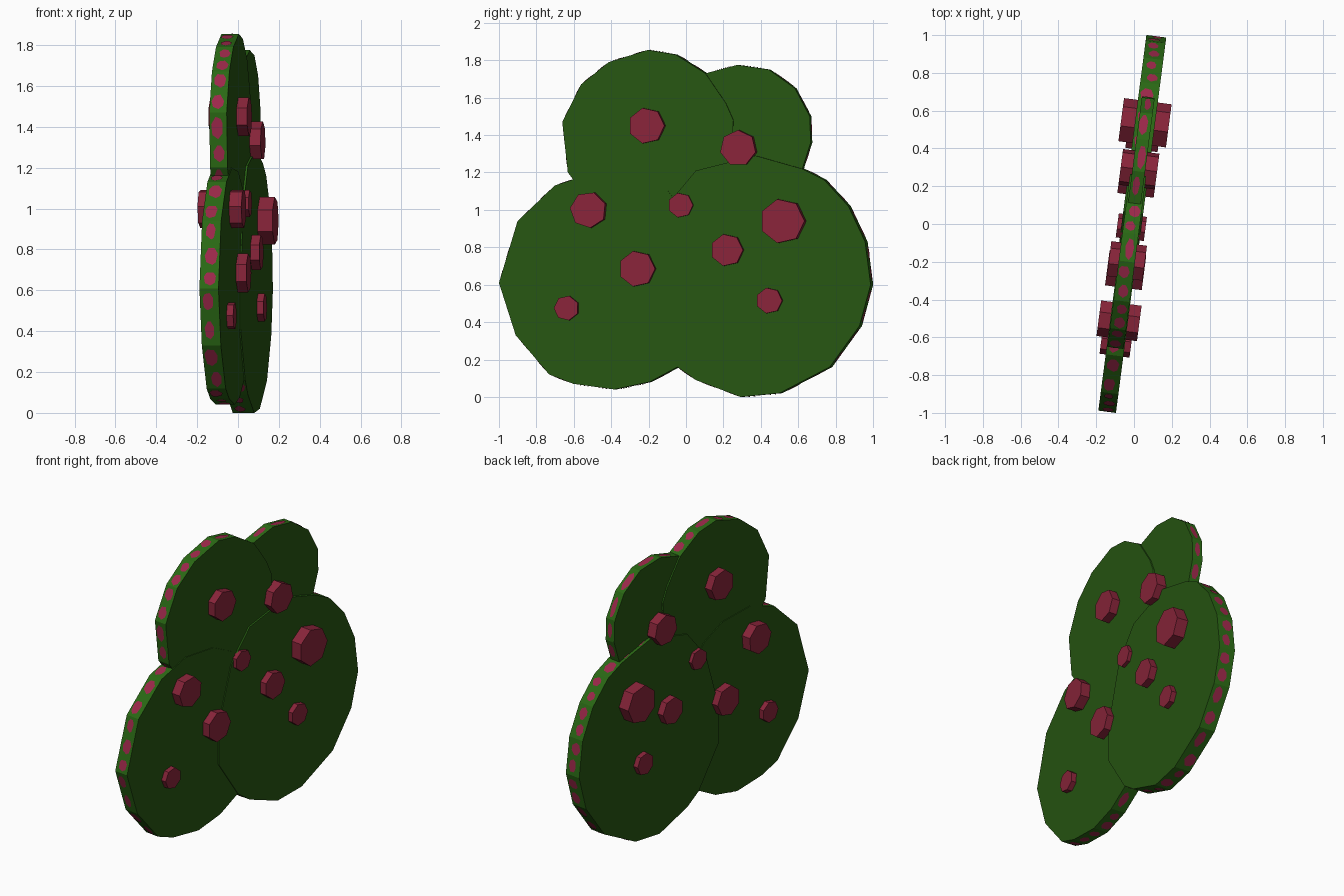
import bpy, bmesh, math, random
from mathutils import Vector

if "Cube" in bpy.data.objects:
    bpy.data.objects.remove(bpy.data.objects["Cube"])

random.seed(4)
SLOPE = 0.131                                   # the flat bush is turned slightly about z
ANG = math.atan(SLOPE)


def material(name, rgb):
    m = bpy.data.materials.new(name)
    m.diffuse_color = (*rgb, 1)
    m.use_nodes = True
    m.node_tree.nodes["Principled BSDF"].inputs["Base Color"].default_value = m.diffuse_color
    return m


LEAF = material("leaf green", (0.020, 0.093, 0.006))
RIM = material("rim green", (0.023, 0.14, 0.007))
BERRY = material("berry red", (0.25, 0.018, 0.042))
SPOT = material("rim spot red", (0.33, 0.021, 0.068))


def place(y, z, w):
    """Point in the tilted plane (y, z), moved w along its normal."""
    return Vector((SLOPE * y - 0.012 + w * math.cos(ANG), y - w * math.sin(ANG), z))


def finish(bm, name, mats):
    me = bpy.data.meshes.new(name)
    bm.to_mesh(me)
    bm.free()
    for m in mats:
        me.materials.append(m)
    ob = bpy.data.objects.new(name, me)
    bpy.context.collection.objects.link(ob)
    return ob


def prism(name, pts, half, mats):
    """Extrude an outline through the plane; caps use slot 0, sides the last slot."""
    bm = bmesh.new()
    a = [bm.verts.new(place(y, z, half)) for y, z in pts]
    b = [bm.verts.new(place(y, z, -half)) for y, z in pts]
    bm.faces.new(a)
    bm.faces.new(b[::-1])
    n = len(pts)
    for i in range(n):
        j = (i + 1) % n
        f = bm.faces.new((a[i], b[i], b[j], a[j]))
        f.material_index = len(mats) - 1
    bmesh.ops.recalc_face_normals(bm, faces=bm.faces)
    return finish(bm, name, mats)


def rim_spots(name, pts, half):
    """Irregular red blotches laid just above the rim faces."""
    bm = bmesh.new()
    n = len(pts)
    cy, cz = sum(p[0] for p in pts) / n, sum(p[1] for p in pts) / n
    for i in range(n):
        p, q = Vector(pts[i]), Vector(pts[(i + 1) % n])
        d = q - p
        length = d.length
        d.normalize()
        out = Vector((d.y, -d.x))
        if out.dot((p + q) / 2 - Vector((cy, cz))) < 0:
            out = -out
        count = max(1, round(length / 0.125))
        for k in range(count):
            c = p + d * length * (k + 0.5 + random.uniform(-0.08, 0.08)) / count
            c += out * 0.003
            la = length / count * random.uniform(0.30, 0.42)
            wa = half * random.uniform(0.5, 0.75)
            w0 = random.uniform(-0.2, 0.2) * half
            vs = []
            for s in range(7):
                t = math.tau * s / 7 + random.uniform(-0.2, 0.2)
                e = c + d * la * math.cos(t)
                vs.append(bm.verts.new(place(e.x, e.y, w0 + wa * math.sin(t))))
            f = bm.faces.new(vs)
            f.normal_update()
            if f.normal.dot(Vector((0, out.x, out.y))) < 0:
                f.normal_flip()
    return finish(bm, name, [SPOT])


# Leaf pads: half thickness and outline in hundredths (y, z)
pads = {
    "lower_front_pad": (0.047, [
        (-100, 61), (-91, 33), (-73, 12), (-60, 7), (-38, 4), (-19, 8), (-4, 16), (7, 31),
        (12, 58), (5, 92), (-9, 110), (-25, 118), (-49, 120), (-70, 113), (-90, 94)]),
    "lower_back_pad": (0.053, [
        (-21, 41), (-4, 16), (6, 9), (30, 0), (51, 2), (78, 16), (94, 38), (100, 60),
        (97, 83), (88, 102), (75, 116), (63, 122), (38, 129), (6, 121), (-10, 102), (-21, 66)]),
    "upper_front_pad": (0.043, [
        (-66, 147), (-63, 120), (-46, 98), (-19, 91), (8, 103), (25, 125), (26, 148),
        (22, 157), (11, 173), (-5, 183), (-20, 185.5), (-41, 179), (-56, 167)]),
    "upper_back_pad": (0.034, [
        (-3, 133), (8, 111), (29, 102), (50, 106), (63, 122), (67.5, 136), (67, 150),
        (59, 165), (45, 175), (28, 177.5), (11, 173), (0, 157)]),
}
for name, (half, raw) in pads.items():
    outline = [(y * 0.00994, z * 0.01) for y, z in raw]
    prism(name, outline, half, [LEAF, RIM])
    rim_spots(name + "_rim_spots", outline, half)

# Berries: seven-sided pegs through the pads (y, z, radius, half length, turn)
berries = [
    (-0.20, 1.45, 0.097, 0.095, 0), (0.29, 1.33, 0.097, 0.097, 90),
    (-0.51, 1.00, 0.097, 0.108, 20), (-0.02, 1.025, 0.067, 0.075, 0),
    (0.53, 0.94, 0.12, 0.127, 0), (0.23, 0.785, 0.087, 0.097, 0),
    (-0.25, 0.685, 0.097, 0.098, 0), (-0.63, 0.475, 0.067, 0.08, 25),
    (0.455, 0.515, 0.07, 0.086, 0),
]
for i, (y, z, r, half, turn) in enumerate(berries):
    ring = [(y + r * math.cos(math.radians(turn) + math.tau * k / 7),
             z + r * math.sin(math.radians(turn) + math.tau * k / 7)) for k in range(7)]
    prism(f"berry_{i + 1}", ring, half, [BERRY])
